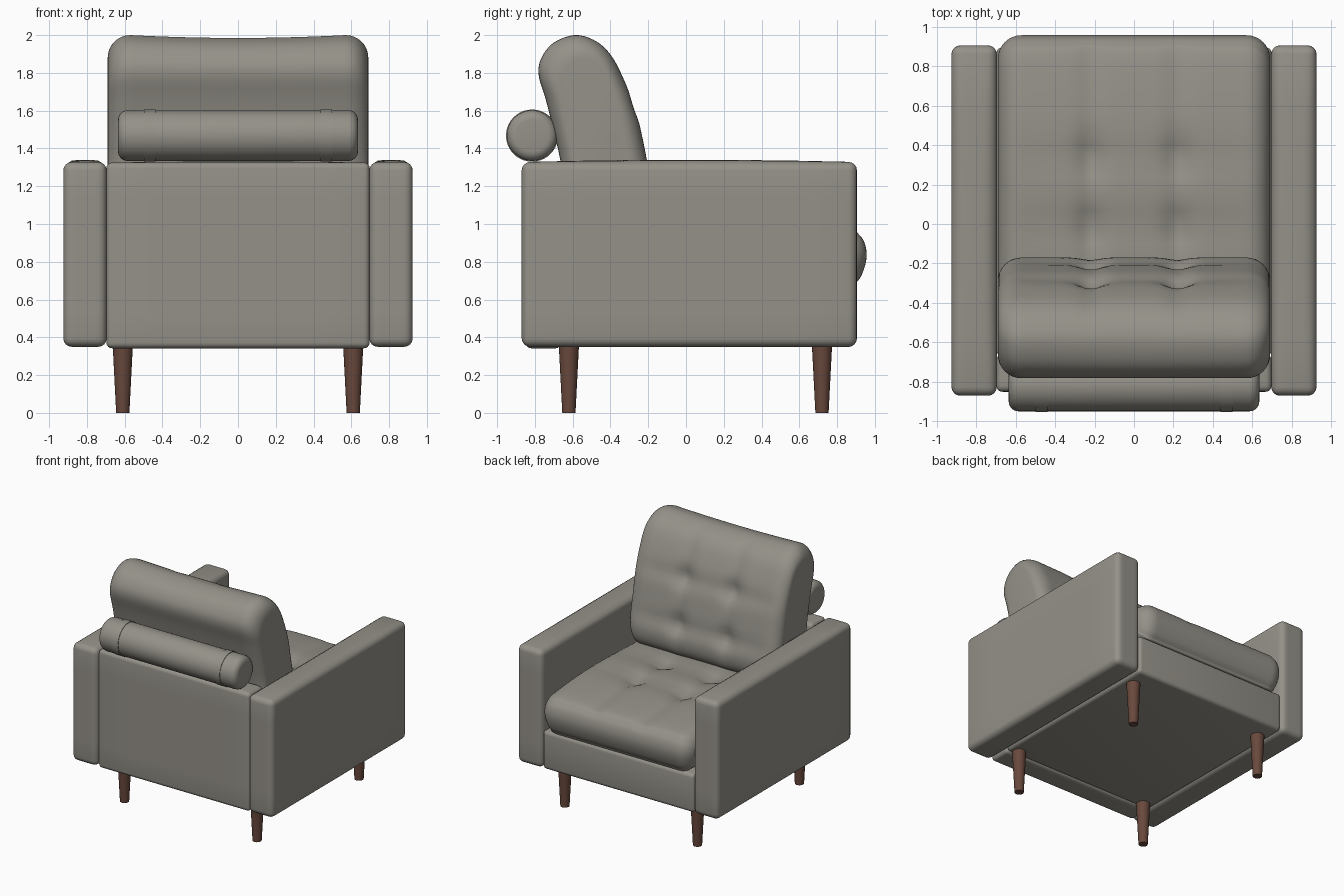
import bpy, bmesh, math
from mathutils import Vector, Matrix

if "Cube" in bpy.data.objects:
    bpy.data.objects.remove(bpy.data.objects["Cube"], do_unlink=True)


def material(name, rgb):
    mat = bpy.data.materials.new(name)
    mat.use_nodes = True
    mat.diffuse_color = (*rgb, 1)
    bsdf = next(n for n in mat.node_tree.nodes if n.type == 'BSDF_PRINCIPLED')
    bsdf.inputs["Base Color"].default_value = (*rgb, 1)
    bsdf.inputs["Roughness"].default_value = 0.8
    return mat


fabric = material("warm grey fabric", (0.30, 0.285, 0.25))
wood = material("dark brown wood", (0.14, 0.066, 0.046))


def finish(name, bm, mat, angle=40):
    bmesh.ops.recalc_face_normals(bm, faces=bm.faces)
    mesh = bpy.data.meshes.new(name)
    bm.to_mesh(mesh)
    bm.free()
    mesh.materials.append(mat)
    obj = bpy.data.objects.new(name, mesh)
    bpy.context.collection.objects.link(obj)
    bpy.ops.object.select_all(action='DESELECT')
    obj.select_set(True)
    bpy.context.view_layer.objects.active = obj
    bpy.ops.object.shade_smooth_by_angle(angle=math.radians(angle))
    return obj


def padded_box(name, low, high, radius, crown=0.0):
    """Upholstered box with rounded edges and a slightly domed top."""
    low, high = Vector(low), Vector(high)
    mid, size = (low + high) / 2, high - low
    bm = bmesh.new()
    bmesh.ops.create_cube(bm, size=1)
    for v in bm.verts:
        v.co = Vector(a * b for a, b in zip(v.co, size)) + mid
    bmesh.ops.bevel(bm, geom=bm.edges[:], offset=radius, segments=4,
                    profile=0.5, affect='EDGES')
    if crown:
        bmesh.ops.subdivide_edges(bm, edges=[e for e in bm.edges if e.calc_length() > radius],
                                  cuts=5, use_grid_fill=True)
        for v in bm.verts:
            if v.co.z > high.z - 0.001:
                u = 2 * (v.co.x - mid.x) / size.x
                w = 2 * (v.co.y - mid.y) / size.y
                v.co.z += crown * (1 - u * u) * (1 - w * w)
    return finish(name, bm, fabric, 50)


def closed_curve(points, steps):
    """Smooth closed curve through the points."""
    out, n = [], len(points)
    for i in range(n):
        a, b, c, d = (Vector(points[(i + k) % n]) for k in (-1, 0, 1, 2))
        for s in range(steps):
            t = s / steps
            out.append(0.5 * (2 * b + (c - a) * t + (2 * a - 5 * b + 4 * c - d) * t * t
                              + (3 * b - a - 3 * c + d) * t ** 3))
    return out


def cushion(name, profile, half, radius, facing, axis, rows, sag=0.0):
    """Loft a side profile across x, round its ends and press tufts in."""
    ring = closed_curve(profile, 6)
    lo = Vector(min(p[i] for p in ring) for i in (0, 1))
    hi = Vector(max(p[i] for p in ring) for i in (0, 1))
    mid, ext = (lo + hi) / 2, (hi - lo) / 2
    ends = [half - radius * (1 - math.cos(k * math.pi / 16)) for k in range(8)]
    inner = half - radius
    xs = [-x for x in ends] + [inner * (k / 24 - 1) for k in range(49)] + ends[::-1]
    bm = bmesh.new()
    sections = []
    for x in xs:
        e = min(1, (half - abs(x)) / radius)
        inset = radius * (1 - math.sqrt(max(0, 1 - (1 - e) ** 2)))
        row = []
        for p in ring:
            y, z = (mid[i] + (p[i] - mid[i]) * (1 - inset / ext[i]) for i in (0, 1))
            top = max(0, (z - mid.y) / ext.y) ** 4
            z -= sag * top * max(0, 1 - (x / inner) ** 2)
            row.append(bm.verts.new((x, y, z)))
        sections.append(row)
    n = len(ring)
    for a, b in zip(sections, sections[1:]):
        for i in range(n):
            j = (i + 1) % n
            bm.faces.new((a[i], a[j], b[j], b[i]))
    bm.faces.new(sections[0])
    bm.faces.new(sections[-1])
    bmesh.ops.recalc_face_normals(bm, faces=bm.faces)
    bm.normal_update()
    facing = Vector(facing).normalized()
    moves = []
    for v in bm.verts:
        mask = max(0, v.normal.dot(facing)) ** 3
        dx = abs(v.co.x) - 0.22
        ds = min(abs(v.co[axis] - r) for r in rows)
        button = math.exp(-(dx * dx + ds * ds) / 0.006)
        seam = math.exp(-(dx / 0.06) ** 2) + math.exp(-(ds / 0.06) ** 2)
        fade = max(0, 1 - (v.co.x / half) ** 4)
        moves.append(mask * (0.035 * button + 0.014 * seam * fade))
    for v, m in zip(bm.verts, moves):
        v.co -= facing * m
    return finish(name, bm, fabric, 60)


def cylinder_x(name, centre, radius, length, rounding):
    bm = bmesh.new()
    bmesh.ops.create_cone(bm, cap_ends=True, segments=40, radius1=radius,
                          radius2=radius, depth=length)
    if rounding:
        rims = [e for e in bm.edges if abs(e.verts[0].co.z - e.verts[1].co.z) < 1e-5]
        bmesh.ops.bevel(bm, geom=rims, offset=rounding, segments=6,
                        profile=0.5, affect='EDGES')
    bmesh.ops.transform(bm, verts=bm.verts, matrix=Matrix.Translation(centre)
                        @ Matrix.Rotation(math.pi / 2, 4, 'Y'))
    return finish(name, bm, fabric)


# Arms and tapered legs, mirrored
for side, label in ((1, "left"), (-1, "right")):
    x0, x1 = sorted((side * 0.695, side * 0.925))
    padded_box(label + "_arm", (x0, -0.87, 0.35), (x1, 0.905, 1.328), 0.045, 0.012)
    for y, place in ((-0.62, "back"), (0.72, "seat_front")):
        bm = bmesh.new()
        bmesh.ops.create_cone(bm, cap_ends=True, segments=24, radius1=0.035,
                              radius2=0.054, depth=0.37,
                              matrix=Matrix.Translation((side * 0.61, y, 0.185)))
        finish(f"{label}_{place}_leg", bm, wood)

# Frame
padded_box("back_panel", (-0.697, -0.85, 0.342), (0.697, -0.66, 1.325), 0.03, 0.006)
padded_box("seat_base", (-0.697, -0.67, 0.35), (0.697, 0.895, 0.67), 0.03)

# Seat cushion, side profile in (y, z)
cushion("seat_cushion",
        [(-0.64, 0.68), (0.1, 0.665), (0.8, 0.665), (0.9, 0.69), (0.945, 0.77),
         (0.955, 0.86), (0.92, 0.94), (0.82, 0.985), (0.4, 1.02), (-0.1, 1.01),
         (-0.58, 0.97), (-0.65, 0.85)],
        0.69, 0.12, (0, 0, 1), 1, (0.34, -0.02))

# Back cushion, leaning on the back panel
cushion("back_cushion",
        [(-0.3, 0.97), (-0.2, 1.02), (-0.17, 1.15), (-0.215, 1.38), (-0.265, 1.6),
         (-0.345, 1.8), (-0.41, 1.91), (-0.49, 1.975), (-0.59, 2.0), (-0.7, 1.96),
         (-0.765, 1.88), (-0.78, 1.79), (-0.74, 1.65), (-0.69, 1.45), (-0.66, 1.3),
         (-0.63, 1.02), (-0.54, 0.95)],
        0.69, 0.12, (0, 1, 0.3), 2, (1.62, 1.26), 0.015)

# Bolster with two straps
cylinder_x("bolster", (0, -0.815, 1.468), 0.134, 1.27, 0.05)
for side, label in ((1, "left"), (-1, "right")):
    cylinder_x(label + "_bolster_strap", (side * 0.468, -0.815, 1.468), 0.138, 0.06, 0)
